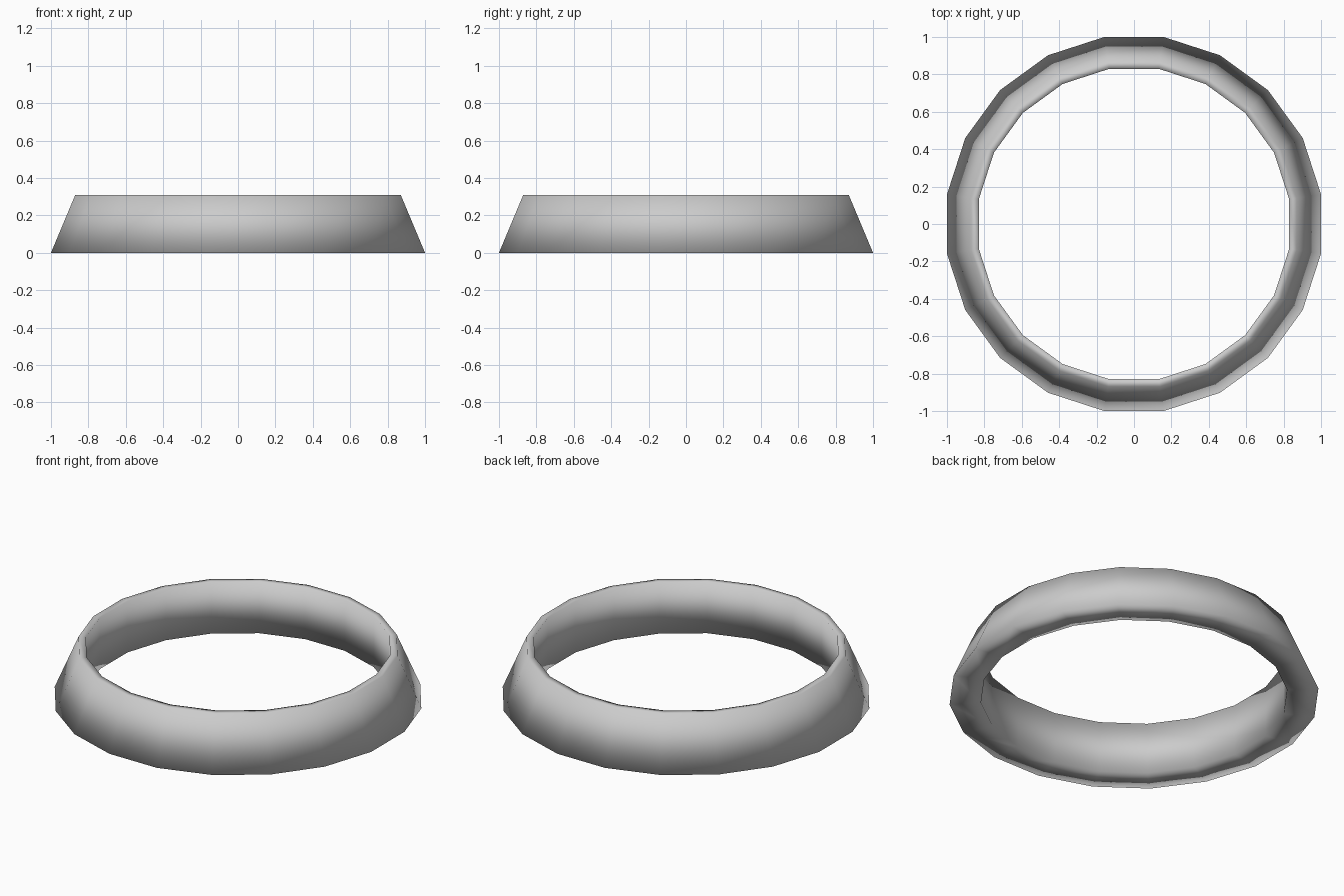
import bpy, bmesh, math

if "Cube" in bpy.data.objects:
    bpy.data.objects.remove(bpy.data.objects["Cube"])

SIDES = 20
# Cross-section (distance to the flats, height): sloped outside, thin rim, upright inside
PROFILE = [(1.0, 0.0), (0.87, 0.31), (0.83, 0.31), (0.83, 0.0)]

bm = bmesh.new()
rings = []
for i in range(SIDES):
    a = 2 * math.pi * (i + 0.5) / SIDES
    k = 1 / math.cos(math.pi / SIDES)
    rings.append([bm.verts.new((r * k * math.cos(a), r * k * math.sin(a), z))
                  for r, z in PROFILE])

# Sweep the section around the ring
n = len(PROFILE)
for i in range(SIDES):
    p, q = rings[i], rings[(i + 1) % SIDES]
    for j in range(n):
        m = (j + 1) % n
        bm.faces.new((p[j], q[j], q[m], p[m])).smooth = True
bmesh.ops.recalc_face_normals(bm, faces=bm.faces)

# Tapered collar ring
mesh = bpy.data.meshes.new("tapered_ring")
bm.to_mesh(mesh)
bm.free()
ring = bpy.data.objects.new("tapered_ring", mesh)
bpy.context.collection.objects.link(ring)
